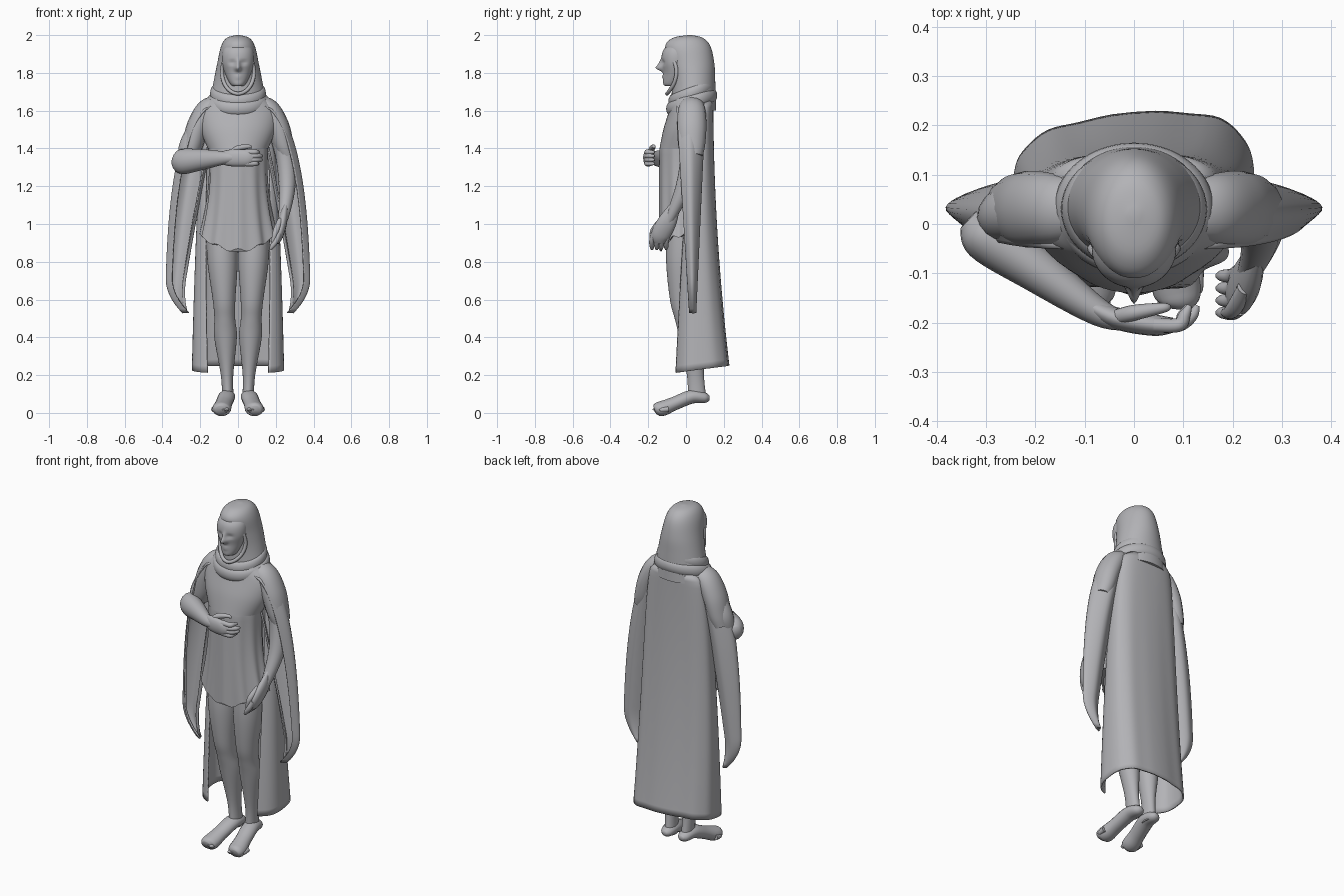
import bpy, bmesh
from math import sin, cos, pi, exp, sqrt, copysign
from mathutils import Vector

cube = bpy.data.objects.get("Cube")
if cube:
    bpy.data.objects.remove(cube)

grey = bpy.data.materials.new("stone grey")
grey.use_nodes = True
grey.diffuse_color = (.45, .45, .47, 1)
grey.node_tree.nodes["Principled BSDF"].inputs["Base Color"].default_value = grey.diffuse_color

UP, BACK = Vector((0, 0, 1)), Vector((0, 1, 0))
SIDES = {"left": 1, "right": -1}


def fractions(count):
    """Evenly spaced values from zero to one."""
    return [i / count for i in range(count + 1)]


def turn(count):
    """Evenly spaced angles around a full circle."""
    return [2 * pi * i / count for i in range(count)]


def spline(points, steps=6, loop=False):
    """Catmull-Rom curve through points of any dimension."""
    points = [Vector(p) for p in points]
    if loop:
        padded = points[-1:] + points + points[:2]
    else:
        padded = points[:1] + points + points[-1:]
    curve = []
    for a, b, c, d in zip(padded, padded[1:], padded[2:], padded[3:]):
        for t in fractions(steps)[:-1]:
            start, end = (c - a) / 2, (d - b) / 2
            curve.append(b + start * t + (3 * (c - b) - 2 * start - end) * t ** 2
                         + (2 * (b - c) + start + end) * t ** 3)
    return curve if loop else curve + points[-1:]


def skin(name, rows, wrap=True, loop=False, thickness=0):
    """Join rows of points into a smooth surface, or a sheet if not wrapped."""
    bm = bmesh.new()
    grid = [[bm.verts.new(point) for point in row] for row in rows]
    for lower, upper in zip(grid, grid[1:] + grid[:1] if loop else grid[1:]):
        if wrap:
            lower, upper = lower + lower[:1], upper + upper[:1]
        for quad in zip(lower, lower[1:], upper[1:], upper):
            bm.faces.new(quad)
    if wrap and not loop:
        bm.faces.new(grid[0])
        bm.faces.new(grid[-1])
    bmesh.ops.recalc_face_normals(bm, faces=bm.faces)
    mesh = bpy.data.meshes.new(name)
    bm.to_mesh(mesh)
    bm.free()
    mesh.materials.append(grey)
    part = bpy.data.objects.new(name, mesh)
    bpy.context.collection.objects.link(part)
    if thickness:
        cloth = part.modifiers.new("cloth thickness", "SOLIDIFY")
        cloth.thickness, cloth.offset = thickness, 0
    bpy.ops.object.select_all(action="DESELECT")
    part.select_set(True)
    bpy.context.view_layer.objects.active = part
    bpy.ops.object.shade_smooth_by_angle(angle=1)
    return part


def stack(name, profile, lean=lambda z: 0, count=48):
    """Stacked ellipses: height, half width, half depth, centre y."""
    return skin(name, [[(lean(z) + width * sin(a), middle - depth * cos(a), z) for a in turn(count)]
                       for z, width, depth, middle in spline(profile)])


def tube(name, points, flat=1, up=UP, loop=False):
    """Limb through points with a radius; flat scales it along up."""
    path = spline(points, loop=loop)
    before = path[-1:] + path[:-1] if loop else path[:1] + path[:-1]
    after = path[1:] + path[:1] if loop else path[1:] + path[-1:]
    rows = []
    for p, q, r in zip(path, before, after):
        along = (r.xyz - q.xyz).normalized()
        side = along.cross(up).normalized()
        top = side.cross(along)
        rows.append([p.xyz + p.w * (side * cos(a) + top * flat * sin(a)) for a in turn(16)])
    return skin(name, rows, loop=loop)


# Hood, its thin lower rim, the cowl folds and the shoulders
stack("hood", [(2, .01, .01, .02), (1.985, .06, .08, .01), (1.94, .09, .12, .01), (1.85, .11, .12, .03),
               (1.75, .13, .115, .04), (1.6, .16, .12, .04)])
stack("shoulders", [(1.72, .12, .1, .04), (1.66, .16, .11, .03), (1.6, .21, .11, .02), (1.5, .2, .12, 0),
                    (1.4, .16, .12, -.02)])
tube("hood_rim", [(.085 * sin(a), -.05 - .05 * cos(a) ** 2, 1.805 + .115 * cos(a), .01) for a in turn(12)],
     up=BACK, loop=True)
for name, width, height, dip in (("upper_cowl", .125, 1.69, .04), ("lower_cowl", .14, 1.645, .035)):
    tube(name, [(width * sin(a), .03 - .8 * width * cos(a), height - dip * cos(a), .023) for a in turn(12)],
         flat=1.6, loop=True)

# Face with modelled nose, lips and eye sockets
face = stack("face", [(1.73, .02, .03, -.07), (1.74, .04, .05, -.07), (1.8, .07, .07, -.05),
                      (1.86, .085, .08, -.05), (1.92, .08, .075, -.045), (1.97, .05, .05, -.02)], count=80)
for vertex in face.data.vertices:
    v = vertex.co

    def bump(x, z, width, height):
        return exp(-((abs(v.x) - x) / width) ** 2 - ((v.z - z) / height) ** 2)

    if v.y < -.05:
        nose = .035 * bump(0, 1.825, .015, .015) + .015 * bump(0, 1.85, .01, .02)
        lips = .007 * bump(0, 1.78, .02, .01)
        sockets = .01 * bump(.03, 1.855, .02, .01)
        v.y += sockets - nose - lips

# Tunic with folds growing towards a curved hem
rows = []
for t in fractions(30):
    width = .17 + .03 * t - .03 * sin(pi * t)
    depth = .07 + .05 * min(1, 4 * t)
    row = []
    for a in turn(96):
        fold = t * cos(11 * a)
        swell = 1 + .04 * fold + .02 * t * sin(5 * a)
        hem = t ** 2 * (.08 * sin(a) ** 2 + .01 * fold)
        row.append((width * swell * sin(a), -.02 - depth * swell * cos(a), 1.58 - .72 * t + hem))
    rows.append(row)
skin("tunic", rows)

# Legs, feet and toes
for side, s in SIDES.items():
    stack(side + "_leg", [(1, .08, .09, -.01), (.8, .08, .085, -.02), (.6, .06, .065, -.02), (.5, .055, .06, 0),
                          (.4, .06, .065, .03), (.2, .033, .045, .05), (.06, .03, .05, .06)],
          lean=lambda z: s * (.05 + .04 * z))
    tube(side + "_foot", [(s * .055, .125, .08, .015), (s * .055, .1, .08, .035), (s * .06, .03, .085, .045),
                          (s * .075, -.06, .05, .045), (s * .085, -.12, .025, .05), (s * .09, -.15, .02, .045),
                          (s * .09, -.165, .015, .03)], flat=.8)
    for k in range(5):
        x, tip = s * (.06 + .017 * k), .008 * k - .165
        tube(side + "_toe", [(x, tip + .04, .02, .014), (x, tip, .015, .012), (x, tip - .006, .013, .006)])

# Shoulder part of the sleeves, closed around the upper arms
for side, s in SIDES.items():
    tube(side + "_upper_sleeve", [(s * .09, .03, 1.64, .04), (s * .16, .03, 1.61, .055), (s * .21, .03, 1.52, .06),
                                  (s * .24, .03, 1.42, .055), (s * .26, .03, 1.36, .045)], flat=1.3, up=BACK)

# Bent right arm across the waist
tube("right_upper_arm", [(-.22, .02, 1.5, .05), (-.26, .02, 1.4, .055), (-.29, 0, 1.29, .03)], up=BACK)
tube("right_forearm", [(-.335, .01, 1.33, .025), (-.3, -.02, 1.33, .055), (-.2, -.09, 1.34, .047),
                       (-.07, -.18, 1.35, .028), (0, -.2, 1.35, .016)], flat=1.2)
tube("right_palm", [(-.1, -.16, 1.35, .015), (-.04, -.19, 1.35, .022), (.04, -.205, 1.35, .022),
                    (.08, -.205, 1.35, .015)], flat=2)
for k in range(4):
    z, reach = 1.32 + .02 * k, .1 + .02 * sin(k)
    tube("right_finger", [(.04, -.205, z, .015), (.09, -.205, z, .014), (reach, -.185, z, .012),
                          (reach + .01, -.165, z, .005)])
tube("right_thumb", [(-.04, -.19, 1.37, .015), (0, -.18, 1.4, .016), (.06, -.17, 1.41, .01),
                     (.07, -.17, 1.4, .005)])

# Lowered left arm
tube("left_arm", [(.21, .02, 1.5, .05), (.25, .02, 1.35, .05), (.26, -.01, 1.2, .044),
                  (.245, -.07, 1.06, .03), (.22, -.12, .96, .018)], up=BACK)
tube("left_palm", [(.25, -.06, 1.09, .015), (.235, -.1, 1.01, .025), (.215, -.135, .94, .025),
                   (.2, -.14, .9, .016)], flat=2, up=BACK)
for k in range(4):
    y = .025 * k - .18
    tube("left_finger", [(.215, y + .01, .95, .016), (.2, y, .91, .015), (.18, y, .88, .012),
                         (.17, y, .865, .006)], up=BACK)
tube("left_thumb", [(.225, -.13, 1.02, .016), (.2, -.175, .96, .016), (.18, -.18, .89, .006)], up=BACK)

# Hanging sleeves, open to the front and pinched to a pointed tip
for side, s in SIDES.items():
    rows = []
    for t in fractions(48):
        z, tip = 1.63 - 1.1 * t, max(0, 6 * t - 5) ** 2
        outer = .15 + .23 * sin(pi / 2 * sqrt(t)) - .09 * tip
        inner = .09 + .22 * t ** .8 - .04 * tip
        front, back = .07 * t - .05, .1 - .05 * t
        middle, centre = (front + back) / 2, (inner + outer) / 2
        section = [(outer - .03, front), (outer, middle), (centre, back), (inner, middle), (inner + .01, front + .02)]
        rows.append(spline([(s * x, y, z) for x, y in section]))
    skin(side + "_sleeve", rows, wrap=False, thickness=.009)

# Long cape, open at the front, flaring to the hem and fuller on its left
rows = []
for t in fractions(40):
    width, front, back = .12 + .12 * t ** .3, .05 - .12 * sqrt(t), .14 + .08 * t ** 2
    middle, depth = (front + back) / 2, (back - front) / 2
    power = .8 - .1 * t
    row = []
    for u in fractions(60):
        a = (2 * u - 1) * (pi - .6 - .4 * (1 - t))
        x = copysign(abs(sin(a)) ** power, a)
        y = copysign(abs(cos(a)) ** power, cos(a))
        fold = t * (.003 * cos(9 * a) + .02 * x) * max(0, y)
        row.append((width * x, middle + depth * y + fold, 1.65 - 1.42 * t + .02 * t * y))
    rows.append(row)
skin("cape", rows, wrap=False, thickness=.009)
